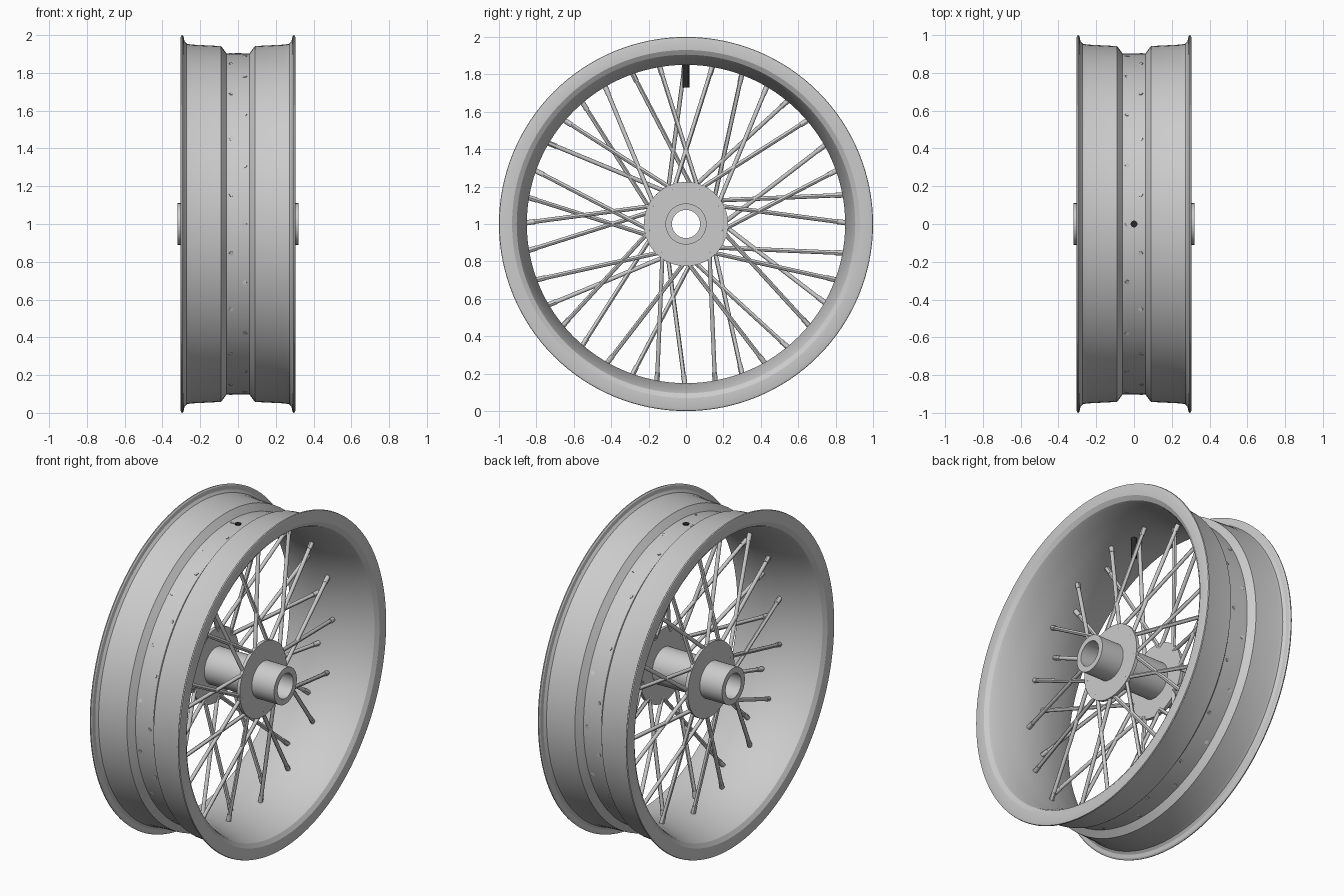
import bpy, math
from mathutils import Vector

if "Cube" in bpy.data.objects:
    bpy.data.objects.remove(bpy.data.objects["Cube"])

C = Vector((0, 0, 1))


def finish(ob, angle=30):
    bpy.ops.object.select_all(action='DESELECT')
    bpy.context.view_layer.objects.active = ob
    ob.select_set(True)
    bpy.ops.object.shade_smooth_by_angle(angle=math.radians(angle))


def polar(x, r, deg):
    a = math.radians(deg)
    return C + Vector((x, r * math.sin(a), r * math.cos(a)))


def lathe(name, profile, n):
    """Spin a closed (x, radius) profile around the wheel axle."""
    m = len(profile)
    verts = [polar(x, r, 360 * i / n) for i in range(n) for x, r in profile]
    faces = [(i * m + j, i * m + (j + 1) % m,
              (i + 1) % n * m + (j + 1) % m, (i + 1) % n * m + j)
             for i in range(n) for j in range(m)]
    me = bpy.data.meshes.new(name)
    me.from_pydata(verts, [], faces)
    ob = bpy.data.objects.new(name, me)
    bpy.context.collection.objects.link(ob)
    bpy.context.view_layer.objects.active = ob
    ob.select_set(True)
    bpy.ops.object.mode_set(mode='EDIT')
    bpy.ops.mesh.select_all(action='SELECT')
    bpy.ops.mesh.normals_make_consistent(inside=False)
    bpy.ops.object.mode_set(mode='OBJECT')
    finish(ob, 25)
    return ob


def rod(name, a, b, radius, n=12):
    d = b - a
    bpy.ops.mesh.primitive_cylinder_add(vertices=n, radius=radius, depth=d.length,
                                        location=(a + b) / 2)
    ob = bpy.context.object
    ob.name = name
    ob.rotation_euler = d.to_track_quat('Z', 'Y').to_euler()
    finish(ob)
    return ob


def mirrored(half):
    return half + [(-x, r) for x, r in reversed(half)]


# Rim: outer drop-centre bed, lips, then the inner barrel
outer = [(0.06, 0.902), (0.09, 0.942), (0.25, 0.95), (0.272, 0.955), (0.284, 0.97),
         (0.288, 0.992), (0.294, 1.0), (0.301, 0.998), (0.305, 0.985), (0.303, 0.93)]
inner = [(0.287, 0.905), (0.27, 0.897), (0.2, 0.877), (0.12, 0.86), (0.05, 0.851)]
lathe("rim", mirrored(outer + inner), 128)

# Hub: hollow axle tube with two spoke flanges
hub = [(0.32, 0.075), (0.32, 0.11), (0.17, 0.11), (0.17, 0.225),
       (0.15, 0.225), (0.15, 0.11)]
lathe("hub", mirrored(hub), 64)

# Spokes: alternate sides, crossed in pairs, with a nipple at the rim
for i in range(36):
    side = -1 if i % 2 == 0 else 1
    lean = -30 if i % 4 < 2 else 30
    start = polar(side * 0.16, 0.195, i * 10 + lean)
    end = polar(side * 0.035, 0.904, i * 10)
    rod("spoke", start, end, 0.0115)
    rod("spoke_nipple", end.lerp(start, 0.13), end.lerp(start, 0.03), 0.014)

# Valve stem
valve = rod("valve_stem", polar(0, 0.73, 0), polar(0, 0.906, 0), 0.018, 20)
black = bpy.data.materials.new("black_rubber")
black.diffuse_color = (0.02, 0.02, 0.02, 1)
black.use_nodes = True
black.node_tree.nodes["Principled BSDF"].inputs["Base Color"].default_value = black.diffuse_color
valve.data.materials.append(black)
